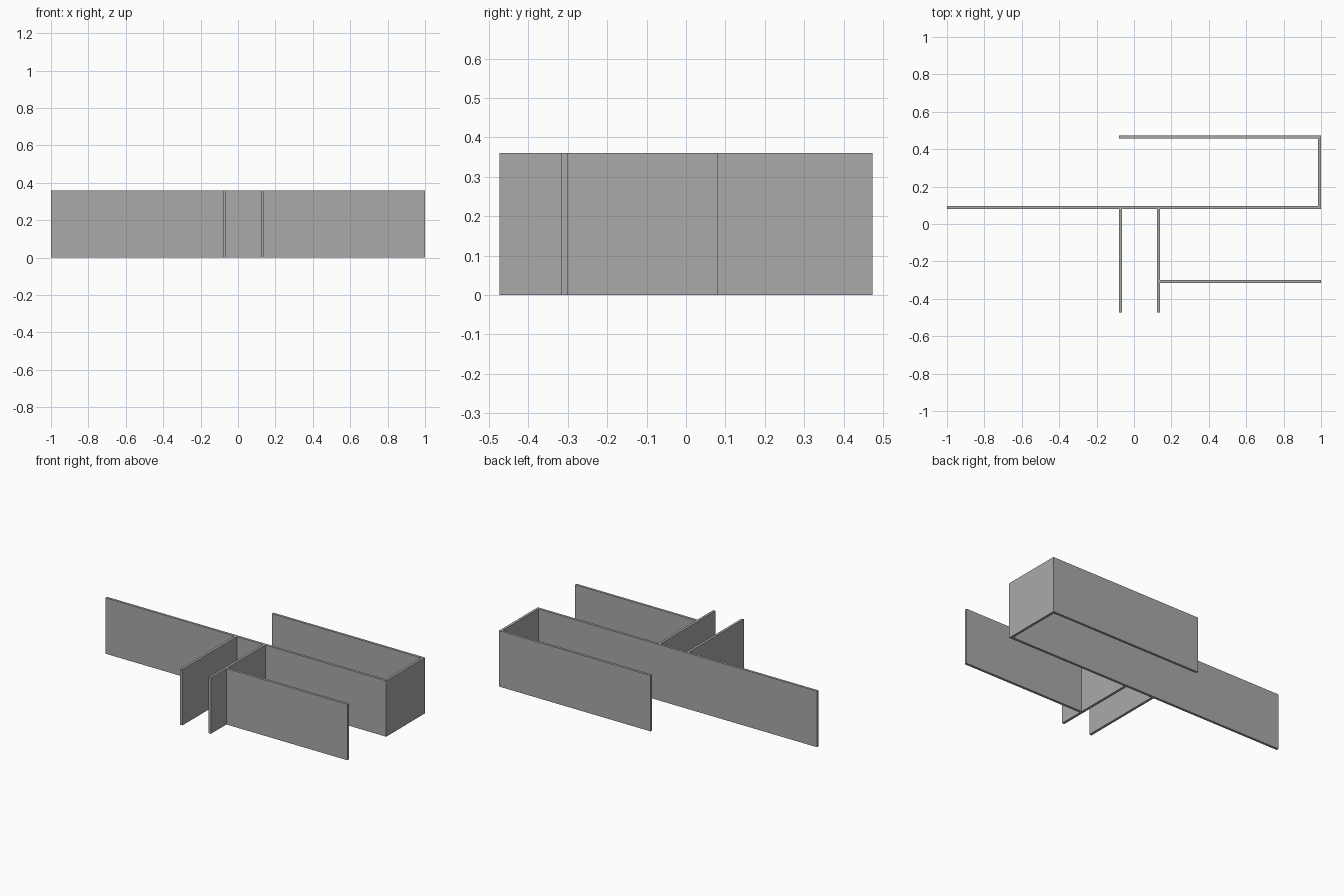
import bpy

if "Cube" in bpy.data.objects:
    bpy.data.objects.remove(bpy.data.objects["Cube"])

H = 0.36      # wall height
T = 0.016     # wall thickness

grey = bpy.data.materials.new("wall_grey")
grey.diffuse_color = (0.40, 0.40, 0.40, 1)
grey.use_nodes = True
grey.node_tree.nodes["Principled BSDF"].inputs["Base Color"].default_value = grey.diffuse_color


def wall(name, x0, x1, y0, y1):
    """Upright panel standing on the ground between two corners."""
    bpy.ops.mesh.primitive_cube_add(size=1, location=((x0 + x1) / 2, (y0 + y1) / 2, H / 2))
    ob = bpy.context.object
    ob.name = name
    ob.scale = (x1 - x0, y1 - y0, H)
    bpy.ops.object.transform_apply(location=False, rotation=False, scale=True)
    ob.data.materials.append(grey)


# Long central wall and the rear bay wrapped around its right end
wall("long_wall", -1, 1 - T, 0.08, 0.08 + T)
wall("end_wall", 1 - T, 1, 0.08, 0.474)
wall("rear_wall", -0.08, 1 - T, 0.474 - T, 0.474)

# Two parallel passage walls reaching forward
for name, x in (("left_passage_wall", -0.08), ("right_passage_wall", 0.123)):
    wall(name, x, x + T, -0.474, 0.08)

# Front wall branching off the passage
wall("front_wall", 0.123 + T, 1, -0.316, -0.316 + T)
